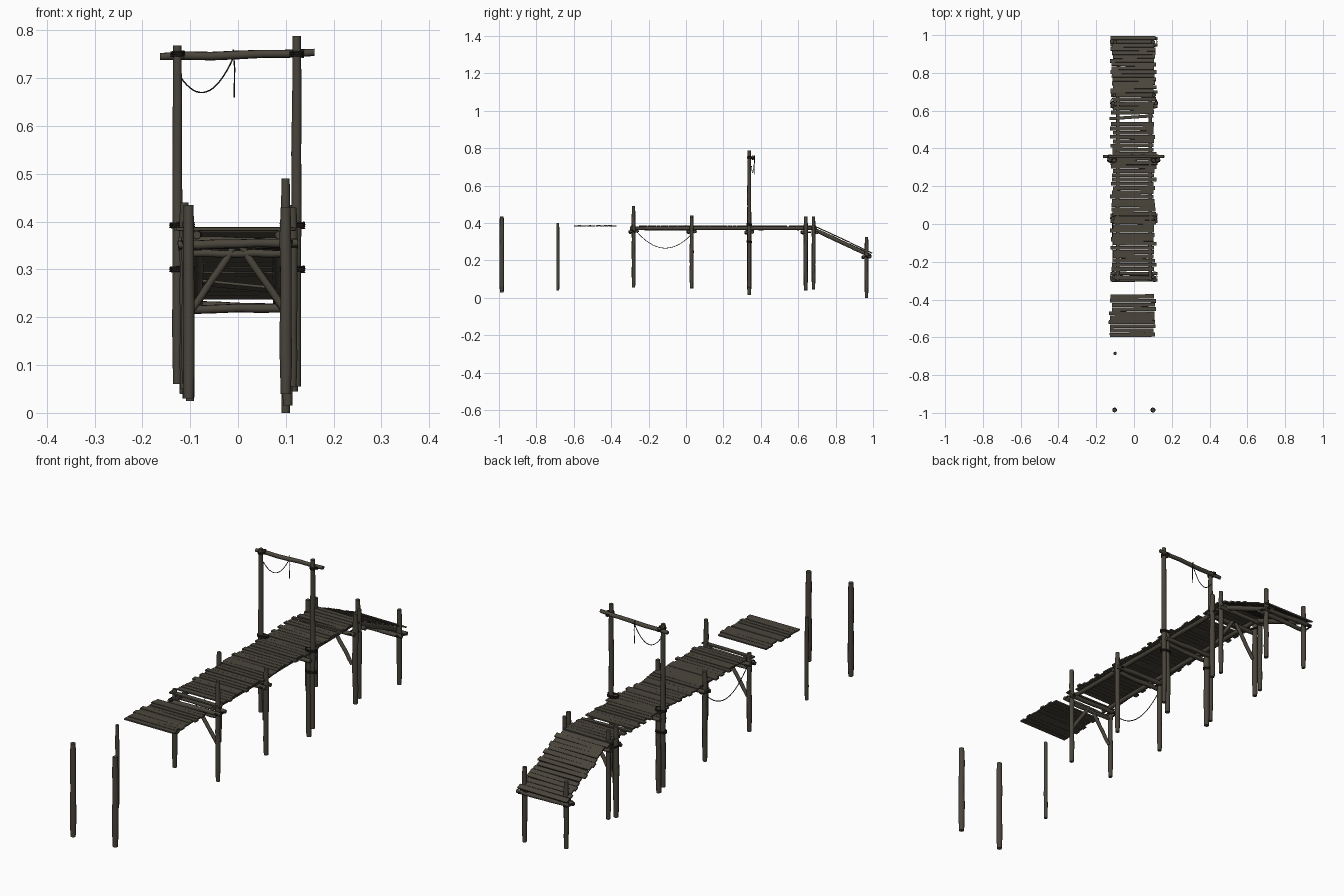
import bpy, bmesh, math, random
from mathutils import Vector, Matrix

random.seed(7)
cube = bpy.data.objects.get("Cube")
if cube:
    bpy.data.objects.remove(cube)


def material(name, colour):
    m = bpy.data.materials.new(name)
    m.use_nodes = True
    m.diffuse_color = (*colour, 1)
    m.node_tree.nodes["Principled BSDF"].inputs["Base Color"].default_value = (*colour, 1)
    return m


WOOD = material("weathered wood", (0.068, 0.060, 0.045))
ROPE = material("dark rope", (0.022, 0.019, 0.015))


def finish(bm, name, mat, smooth=False):
    bmesh.ops.recalc_face_normals(bm, faces=bm.faces)
    mesh = bpy.data.meshes.new(name)
    bm.to_mesh(mesh)
    bm.free()
    mesh.materials.append(mat)
    ob = bpy.data.objects.new(name, mesh)
    bpy.context.collection.objects.link(ob)
    if smooth:
        bpy.ops.object.select_all(action="DESELECT")
        ob.select_set(True)
        bpy.context.view_layer.objects.active = ob
        bpy.ops.object.shade_smooth_by_angle(angle=math.radians(50))
    return ob


def log(name, a, b, radius, wobble=0.0015, rings=6, sides=9):
    """Slightly crooked round timber from a to b, with bevelled ends."""
    a, b = Vector(a), Vector(b)
    turn = (b - a).to_track_quat("Z", "Y").to_matrix()
    bm = bmesh.new()
    loops = []
    for i in range(rings + 1):
        end = i in (0, rings)
        centre = a.lerp(b, i / rings)
        if not end:
            centre += turn @ Vector((random.uniform(-wobble, wobble), random.uniform(-wobble, wobble), 0))
        r = radius * (0.85 if end else random.uniform(0.94, 1.06))
        loops.append([bm.verts.new(centre + turn @ Vector((r * math.cos(t), r * math.sin(t), 0)))
                      for t in (math.tau * k / sides for k in range(sides))])
    for low, high in zip(loops, loops[1:]):
        for k in range(sides):
            n = (k + 1) % sides
            bm.faces.new((low[k], low[n], high[n], high[k]))
    bm.faces.new(loops[0][::-1])
    bm.faces.new(loops[-1])
    return finish(bm, name, WOOD, True)


def planks(name, start, end, pitch, left=-0.118, right=0.11, skip=()):
    """Row of uneven boards laid crosswise from start (y, z) to end (y, z)."""
    bm = bmesh.new()
    dy, dz = end[0] - start[0], end[1] - start[1]
    count = round(math.hypot(dy, dz) / pitch)
    step = math.hypot(dy, dz) / count
    for i in range(count):
        if i in skip:
            continue
        t = (i + 0.5) / count
        x0, x1 = left + random.uniform(-0.01, 0.008), right + random.uniform(-0.008, 0.01)
        place = (Matrix.Translation(((x0 + x1) / 2, start[0] + dy * t, start[1] + dz * t + random.uniform(-0.001, 0.001)))
                 @ Matrix.Rotation(math.atan2(dz, dy) + random.uniform(-0.06, 0.06), 4, "X")
                 @ Matrix.Rotation(random.uniform(-0.012, 0.012), 4, "Z")
                 @ Matrix.Diagonal((x1 - x0, step * random.uniform(0.86, 0.98), 0.006, 1)))
        bmesh.ops.create_cube(bm, size=1, matrix=place)
    return finish(bm, name, WOOD)


def rope(name, points, radius=0.0016):
    """Thin rope through the points."""
    curve = bpy.data.curves.new(name, "CURVE")
    curve.dimensions = "3D"
    curve.bevel_depth = radius
    curve.bevel_resolution = 1
    curve.use_fill_caps = True
    spline = curve.splines.new("POLY")
    spline.points.add(len(points) - 1)
    for p, co in zip(spline.points, points):
        p.co = (*co, 1)
    curve.materials.append(ROPE)
    ob = bpy.data.objects.new(name, curve)
    bpy.context.collection.objects.link(ob)


def sag(a, b, drop, n=16):
    """Points on a hanging curve between a and b."""
    a, b = Vector(a), Vector(b)
    return [a.lerp(b, i / n) - Vector((0, 0, 4 * drop * (i / n) * (1 - i / n))) for i in range(n + 1)]


def lashing(name, x, y, z, rx, ry, turns=3):
    """Rope wound around a joint."""
    rope(name, [(x + rx * math.cos(t), y + ry * math.sin(t), z + 0.004 * (t / math.tau - turns / 2))
                for t in (math.tau * k / 10 for k in range(10 * turns + 1))], 0.002)


# Posts: name, x, y, bottom, top, radius
posts = [
    ("lone_post_right", -0.103, -0.985, 0.03, 0.435, 0.0125),
    ("lone_post_left", 0.1, -0.985, 0.04, 0.43, 0.0125),
    ("short_lone_post", -0.1, -0.685, 0.04, 0.4, 0.0085),
    ("front_post_right", -0.108, -0.28, 0.06, 0.40, 0.01),
    ("front_post_left", 0.1, -0.28, 0.055, 0.49, 0.01),
    ("middle_post_right", -0.112, 0.03, 0.05, 0.44, 0.0105),
    ("middle_post_left", 0.114, 0.03, 0.055, 0.43, 0.0105),
    ("gate_support_right", -0.106, 0.338, 0.03, 0.395, 0.012),
    ("gate_support_left", 0.104, 0.338, 0.015, 0.395, 0.012),
    ("gate_post_right", -0.127, 0.338, 0.06, 0.768, 0.0105),
    ("gate_post_left", 0.123, 0.338, 0.055, 0.788, 0.0105),
    ("rear_post_right", -0.112, 0.64, 0.04, 0.435, 0.0115),
    ("rear_post_left", 0.116, 0.64, 0.045, 0.435, 0.0115),
    ("ramp_top_post_right", -0.104, 0.682, 0.045, 0.43, 0.01),
    ("ramp_top_post_left", 0.106, 0.682, 0.05, 0.435, 0.01),
    ("ramp_end_post_right", -0.1, 0.965, 0.025, 0.315, 0.0105),
    ("ramp_end_post_left", 0.1, 0.965, 0.0, 0.325, 0.0105),
]
for name, x, y, low, high, r in posts:
    log(name, (x, y, low), (x, y, high), r, 0.001)

# Paired cross beams clamped on each side of the posts
for name, y, z in (("front", -0.28, 0.356), ("middle", 0.03, 0.354), ("gate", 0.338, 0.352),
                   ("rear", 0.64, 0.352), ("ramp_top", 0.682, 0.35), ("ramp_end", 0.965, 0.22)):
    for side, label in ((-1, "near"), (1, "far")):
        if (name, side) in (("rear", 1), ("ramp_top", -1)):
            continue
        log(f"{name}_cross_beam_{label}", (-0.125, y + side * 0.017, z + 0.004 * side),
            (0.125, y + side * 0.017, z), 0.0095)
log("front_tie_beam", (-0.1, -0.28, 0.333), (0.1, -0.28, 0.333), 0.008)

# Diagonal braces under the front and rear frames
for name, y in (("front", -0.28), ("rear", 0.64)):
    for side, label in ((-1, "right"), (1, "left")):
        log(f"{name}_brace_{label}", (side * 0.1, y, 0.21), (side * 0.008, y, 0.348), 0.008)

# Long beams beneath the deck and ramp
for side, label in ((-1, "right"), (1, "left")):
    log(f"deck_beam_{label}", (side * 0.086, -0.3, 0.372), (side * 0.086, 0.7, 0.372), 0.01, 0.001, 10)
    log(f"ramp_beam_{label}", (side * 0.083, 0.68, 0.368), (side * 0.083, 0.985, 0.226), 0.011, 0.001)

# Boards of the deck, ramp and detached section
planks("main_deck", (-0.295, 0.384), (0.54, 0.384), 0.0225, skip=(1,))
planks("rear_deck", (0.58, 0.384), (0.695, 0.384), 0.023)
planks("ramp_deck", (0.695, 0.381), (0.995, 0.24), 0.0225)
planks("detached_deck", (-0.598, 0.385), (-0.372, 0.385), 0.0225, -0.124, 0.108)
skewed = planks("skewed_board", (-0.009, 0), (0.009, 0), 0.018, -0.12, 0.1)
skewed.matrix_world = Matrix.Translation((0, 0.566, 0.384)) @ Matrix.Rotation(0.06, 4, "Z")
fallen = planks("slipped_board", (-0.01, 0), (0.01, 0), 0.02, -0.09, 0.09)
fallen.matrix_world = (Matrix.Translation((0, 0.9, 0.265)) @ Matrix.Rotation(0.1, 4, "Y")
                       @ Matrix.Rotation(-0.45, 4, "X"))

# Gate top bar
log("gate_bar", (-0.163, 0.357, 0.745), (0.16, 0.357, 0.754), 0.009, 0.002)

# Ropes
rope("gate_rope", sag((-0.122, 0.35, 0.705), (-0.01, 0.366, 0.742), 0.052))
rope("gate_rope_end", [(-0.01, 0.366, 0.76), (-0.007, 0.366, 0.72), (-0.008, 0.364, 0.66)])
rope("side_rope", sag((-0.112, -0.27, 0.362), (-0.114, 0.025, 0.335), 0.082), 0.0018)

# Lashings on posts and joints
for x, label in ((-0.117, "right"), (0.114, "left")):
    for z, level in ((0.392, "upper"), (0.3, "lower")):
        lashing(f"gate_lashing_{level}_{label}", x, 0.338, z, 0.025, 0.0145)
    lashing(f"gate_bar_lashing_{label}", x * 1.08, 0.347, 0.75, 0.0135, 0.0215)
    for frame, y, z in (("front", -0.28, 0.356), ("middle", 0.03, 0.354),
                        ("rear", 0.64, 0.352), ("ramp_end", 0.965, 0.22)):
        lashing(f"{frame}_lashing_{label}", x * 0.94, y, z, 0.0145, 0.0275, 2)
